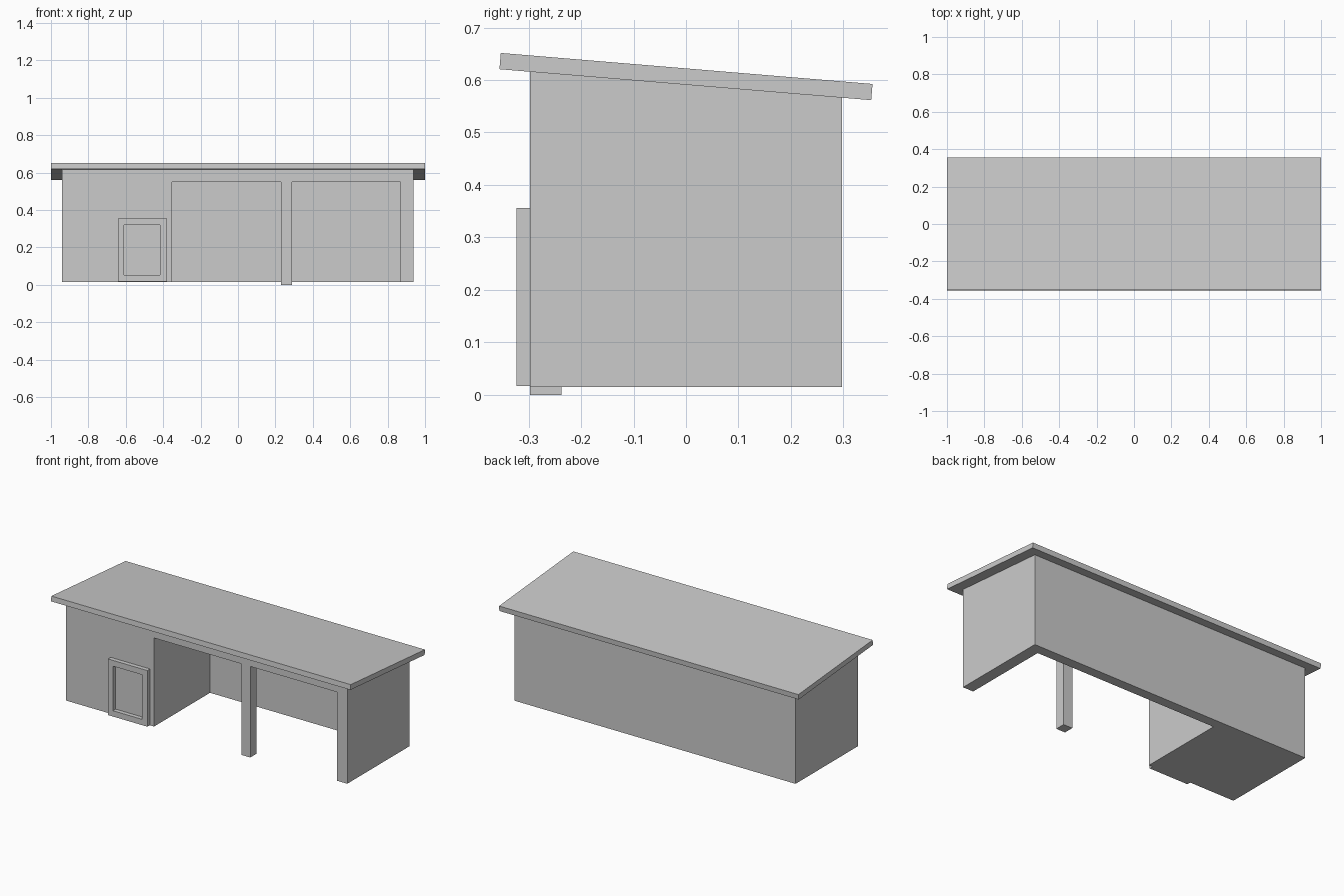
import bpy, bmesh

if "Cube" in bpy.data.objects:
    bpy.data.objects.remove(bpy.data.objects["Cube"])

SLOPE, MID = -0.0833, 0.591      # underside of the pitched roof


def roof_z(y):
    return MID + SLOPE * y


def prism(name, plan, z0, z1=None):
    """Extrude a plan outline up to z1, or up to the sloping roof."""
    bm = bmesh.new()
    low = [bm.verts.new((x, y, z0)) for x, y in plan]
    top = [bm.verts.new((x, y, roof_z(y) if z1 is None else z1)) for x, y in plan]
    bm.faces.new(low[::-1])
    bm.faces.new(top)
    n = len(plan)
    for i in range(n):
        j = (i + 1) % n
        bm.faces.new((low[i], low[j], top[j], top[i]))
    bmesh.ops.recalc_face_normals(bm, faces=bm.faces)
    mesh = bpy.data.meshes.new(name)
    bm.to_mesh(mesh)
    bm.free()
    ob = bpy.data.objects.new(name, mesh)
    bpy.context.collection.objects.link(ob)
    return ob


def rect(x0, x1, y0, y1):
    return [(x0, y0), (x1, y0), (x1, y1), (x0, y1)]


F, B = -0.297, 0.297             # front and back wall planes

# Closed room, back wall and right wall in one footprint
prism("walls", [(-0.94, F), (-0.353, F), (-0.353, B - 0.06), (0.868, B - 0.06),
                (0.868, F), (0.938, F), (0.938, B), (-0.94, B)], 0.015)

# Beam over the two open bays, and the post between them
prism("front_beam", rect(-0.353, 0.868, F, F + 0.06), 0.55)
prism("front_post", rect(0.23, 0.29, F, F + 0.06), 0.0, 0.55)

# Door frame: a slab outline in xz with a rectangular hole
bm = bmesh.new()
outer = [(-0.642, 0.017), (-0.38, 0.017), (-0.38, 0.356), (-0.642, 0.356)]
inner = [(-0.609, 0.052), (-0.416, 0.052), (-0.416, 0.321), (-0.609, 0.321)]
rings = [[bm.verts.new((x, y, z)) for x, z in loop]
         for loop, y in ((outer, F), (outer, -0.323), (inner, -0.323), (inner, F))]
for a, b in zip(rings, rings[1:]):
    for i in range(4):
        j = (i + 1) % 4
        bm.faces.new((a[i], a[j], b[j], b[i]))
bmesh.ops.recalc_face_normals(bm, faces=bm.faces)
mesh = bpy.data.meshes.new("door_frame")
bm.to_mesh(mesh)
bm.free()
bpy.context.collection.objects.link(bpy.data.objects.new("door_frame", mesh))

# Sloping roof slab
bpy.ops.mesh.primitive_cube_add(size=1)
roof = bpy.context.object
roof.name = "roof"
roof.scale = (2.0, 0.711, 0.031)
roof.rotation_euler = (-0.0831, 0, 0)
roof.location = (0, 0, MID + 0.0155)
